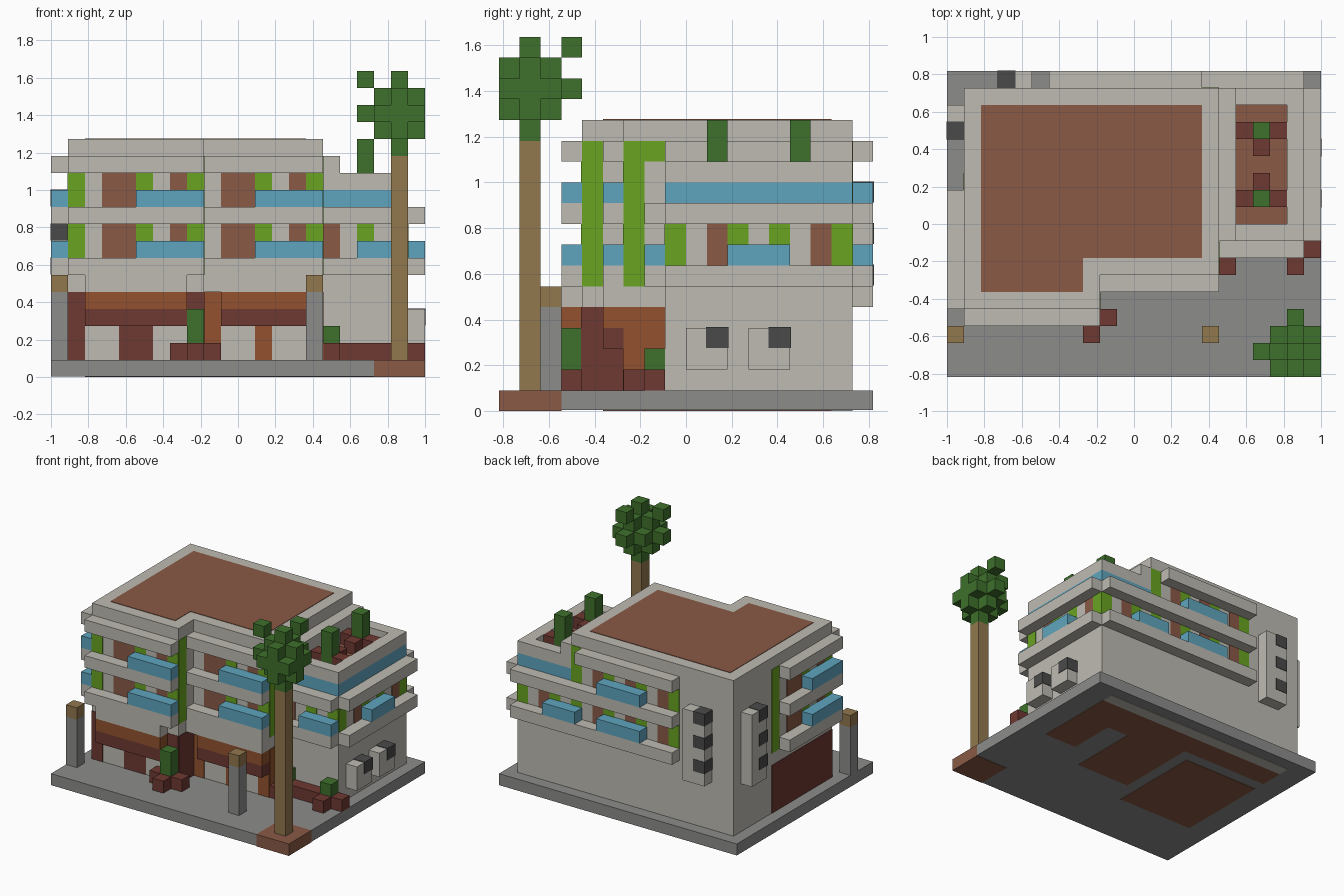
import bpy, bmesh

if "Cube" in bpy.data.objects:
    bpy.data.objects.remove(bpy.data.objects["Cube"], do_unlink=True)

UNIT = 1 / 11      # one block
E = 0.04           # thickness of painted plates, in blocks


def material(name, rgb):
    m = bpy.data.materials.new(name)
    m.use_nodes = True
    lin = [((c / 255 + 0.055) / 1.055) ** 2.4 for c in rgb] + [1]
    m.diffuse_color = lin
    m.node_tree.nodes["Principled BSDF"].inputs["Base Color"].default_value = lin
    return m


light = material("pale plaster", (190, 187, 178))
grey = material("pavement grey", (140, 140, 139))
brown = material("terracotta", (138, 90, 70))
red = material("dark red", (110, 56, 50))
orange = material("rust orange", (146, 81, 45))
lime = material("lime green", (104, 164, 33))
green = material("leaf green", (62, 113, 44))
blue = material("glass blue", (95, 165, 190))
tan = material("bark tan", (146, 120, 78))
dark = material("vent grey", (74, 74, 74))


def build(name, mat, *boxes):
    """One object from boxes given in blocks: x0, x1, y0, y1, z0, z1."""
    bm = bmesh.new()
    for x0, x1, y0, y1, z0, z1 in boxes:
        verts = bmesh.ops.create_cube(bm, size=1)["verts"]
        for v in verts:
            v.co = ((x1 if v.co.x > 0 else x0) * UNIT - 1,
                    ((y1 if v.co.y > 0 else y0) - 9) * UNIT,
                    (z1 if v.co.z > 0 else z0) * UNIT)
    me = bpy.data.meshes.new(name)
    bm.to_mesh(me)
    bm.free()
    me.materials.append(mat)
    ob = bpy.data.objects.new(name, me)
    bpy.context.scene.collection.objects.link(ob)
    return ob


def cell(x, y, z, h=1):
    return (x, x + 1, y, y + 1, z, z + h)


def vent(x, y, z):
    return (x - E, x + 1 + E, y - E, y + 1 + E, z + E, z + 1 + E)


def plate(side, at, a, b, z0, z1):
    """Thin box on a wall: side is the outward direction, a to b along it."""
    p, q = (at, at + E) if side[0] == "+" else (at - E, at)
    return (p, q, a, b, z0, z1) if side[1] == "x" else (a, b, p, q, z0, z1)


COLOURS = {"g": lime, "b": brown}


def windows(name, side, at, start, step, pattern, floors):
    """Coloured window strips along a wall; '.' leaves plaster."""
    for key, mat in COLOURS.items():
        spots = [start + step * n for n, c in enumerate(pattern) if c == key]
        boxes = [plate(side, at, s, s + 1, z, z + 2) for s in spots for z in floors]
        build(f"{name}_{mat.name.replace(' ', '_')}_windows", mat, *boxes)


# Ground
build("pavement", grey, (0, 19, 0, 18, E, 1), (19, 22, 3, 18, E, 1))
build("tree_planter", brown, (19, 22, 0, 3, 0, 1))
build("underside_rooms", brown, (17, 20, 9, 16, 0, E), (10, 15, 7, 16, 0, E),
      (15, 17, 13, 16, 0, E), (2, 9, 5, 13, 0, E), (2, 10, 14, 16, 0, E))
build("underside_wall", light, (2, 20, 16, 17, 0, E))

# Main block and side wing
build("main_block", light, (1, 16, 6, 17, 1, 14), (1, 9, 4, 6, 1, 14))
build("roof_tiles", brown, (2, 15, 7, 16, 14, 14 + E), (2, 8, 5, 7, 14, 14 + E))
build("wing", light, (16, 21, 8, 17, 1, 10))
build("wing_glass", blue, (16, 21, 8, 17, 10, 11))
build("wing_parapet", light, (16, 17, 8, 17, 11, 13), (20, 21, 8, 17, 11, 12),
      (17, 20, 8, 9, 11, 12), (17, 20, 16, 17, 11, 12))
build("terrace_floor", brown, (17, 20, 9, 16, 11, 11 + E))

# Balcony slabs
build("front_slabs", light, *[(1, 9, 3, 4, z, z + 1) for z in (6, 9, 12)],
      *[(9, 16, 5, 6, z, z + 1) for z in (6, 9, 12)])
build("side_slabs", light, *[(0, 1, 4, 11, z, z + 1) for z in (6, 9, 12)])
build("wing_slabs", light, *[(16, 21, 7, 8, z, z + 1) for z in (6, 9)],
      *[(21, 22, 8, 17, z, z + 1) for z in (6, 9)])
build("back_slabs", light, *[(6, 21, 17, 18, z, z + 1) for z in (6, 9)],
      (6, 15, 17, 18, 12, 13))

# Glass railings
for z, floor in ((7, "lower"), (10, "upper")):
    build(floor + "_railings", blue, (5, 9, 3, 4, z, z + 1), (12, 16, 5, 6, z, z + 1),
          (0, 1, 4, 8, z, z + 1), (9, 13, 17, 18, z, z + 1))
build("wing_railings", blue, (18, 21, 7, 8, 7, 8), (21, 22, 11, 14, 7, 8),
      (15, 18, 17, 18, 7, 8))

# Windows
both = (7, 10)
windows("front_left", "-y", 4, 1, 1, "g.bbg.bg", both)
windows("front_right", "-y", 6, 9, 1, ".bbg.bg", both)
windows("side", "-x", 1, 11, -1, "g.bbg.bg", both)
windows("wing_front", "-y", 8, 16, 1, "b.g.g", (7,))
windows("wing_side", "+x", 21, 8, 1, "g.bg.g.bg", (7,))
windows("back_lower", "+y", 17, 20, -1, "g.bg.g.bg.bg.bg", (7,))
windows("back_upper", "+y", 17, 15, -1, "g.bg.bg.bg", (10,))

# Tall corner strips
build("corner_strips", lime, plate("+x", 9, 4, 5, 6, 13), plate("+x", 16, 6, 7, 6, 13),
      plate("+x", 16, 7, 8, 12, 13), plate("+y", 17, 15, 16, 12, 13),
      *[plate("-x", 1, 11, 12, z, z + 1) for z in (6, 9, 12)])

# Shop front
build("shop_fascia", light, (2, 8, 3, 4, 5, 6), (9, 16, 5, 6, 5, 6))
build("awning_top", orange, (2, 8, 3, 4, 4, 5), (10, 16, 5, 6, 4, 5))
build("awning_valance", red, (2, 8, 3, 4, 3, 4), (10, 16, 5, 6, 3, 4))
build("shop_red_walls", red, plate("-x", 1, 4, 12, 1, 5), plate("-y", 4, 1, 2, 1, 5),
      plate("-y", 4, 8, 9, 1, 5), plate("+x", 9, 4, 6, 1, 5), plate("-y", 4, 4, 6, 1, 3))
build("shop_orange_walls", orange, plate("-y", 6, 9, 10, 1, 5),
      plate("-y", 6, 12, 13, 1, 3), plate("-y", 6, 15, 16, 1, 3),
      plate("+x", 16, 6, 8, 1, 5))
build("gate_posts", grey, cell(0, 2, 1, 4), cell(15, 2, 1, 4))
build("gate_post_caps", tan, cell(0, 2, 5), cell(15, 2, 5))

# Air conditioners
build("tall_vent_boxes", light, (0, 1, 14, 16, 5, 11), (3, 5, 17, 18, 5, 11))
build("tall_vent_grilles", dark, *[vent(0, 14, z) for z in (6, 8, 10)],
      *[vent(3, 17, z) for z in (6, 8, 10)])
build("wall_units", light, (21, 22, 9, 11, 2, 4), (21, 22, 12, 14, 2, 4))
build("wall_unit_fans", dark, vent(21, 10, 3), vent(21, 13, 3))

# Shrubs and terrace plants
build("front_shrub_blooms", red, *[cell(x, 3, 1) for x in (7, 8, 9)], cell(8, 2, 1))
build("front_shrub", green, cell(8, 3, 2, 2))
build("side_shrub_blooms", red, (16, 22, 7, 8, 1, 2), cell(16, 6, 1), cell(20, 6, 1))
build("side_shrubs", green, cell(16, 7, 2), cell(20, 7, 2))
build("terrace_blooms", red, *[cell(x, y, 11) for x in (17, 19) for y in (10, 14)],
      cell(18, 11, 11), cell(18, 13, 11))
build("terrace_plants", green, cell(18, 10, 11, 3), cell(18, 14, 11, 3))

# Tree
build("tree_trunk", tan, cell(20, 1, 1, 12))
near = (-1, 0, 1)
crown = [cell(20 + a, 1 + b, 15 + c) for a in near for b in near for c in near
         if abs(a) + abs(b) + abs(c) < 3]
build("tree_crown", green, *crown, cell(20, 1, 17), cell(20, 1, 13), cell(18, 1, 15),
      cell(18, 1, 17), cell(20, 3, 15), cell(20, 3, 17))
